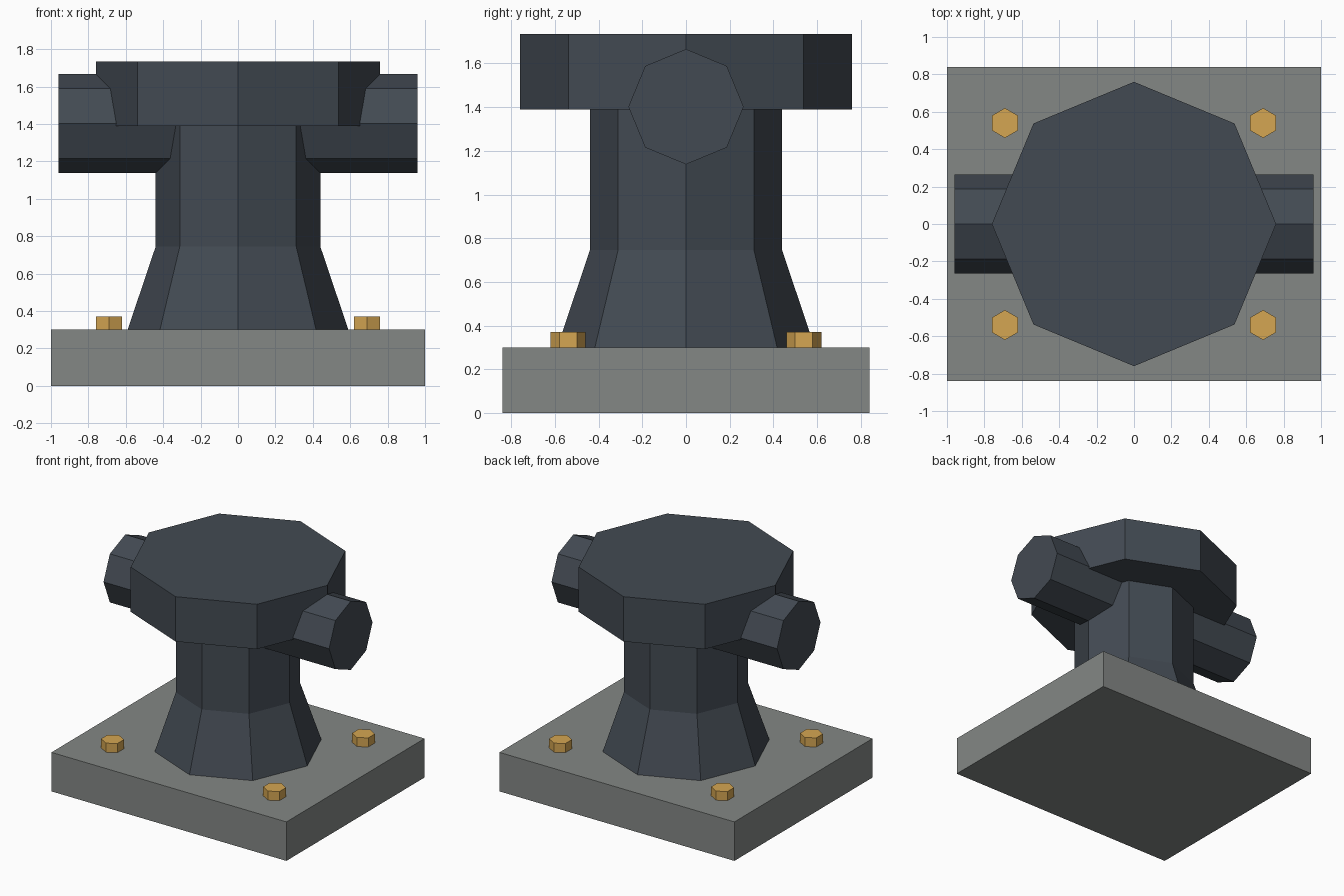
import bpy, bmesh
from math import cos, sin, pi
from mathutils import Matrix

if "Cube" in bpy.data.objects:
    bpy.data.objects.remove(bpy.data.objects["Cube"])


def material(name, rgb):
    m = bpy.data.materials.new(name)
    m.diffuse_color = (*rgb, 1)
    m.use_nodes = True
    m.node_tree.nodes["Principled BSDF"].inputs["Base Color"].default_value = m.diffuse_color
    return m


IRON = material("dark_iron", (0.055, 0.068, 0.085))
STONE = material("stone", (0.23, 0.245, 0.235))
BRASS = material("brass", (0.66, 0.38, 0.085))


def finish(name, bm, mat, matrix=Matrix()):
    bmesh.ops.recalc_face_normals(bm, faces=bm.faces)
    mesh = bpy.data.meshes.new(name)
    bm.to_mesh(mesh)
    bm.free()
    mesh.materials.append(mat)
    ob = bpy.data.objects.new(name, mesh)
    ob.matrix_world = matrix
    bpy.context.collection.objects.link(ob)
    return ob


def prism(name, profile, sides, mat, matrix=Matrix(), start=0.0):
    """Faceted turned solid from (radius, height) pairs, capped at both ends."""
    bm = bmesh.new()
    rings = [[bm.verts.new((r * cos(start + 2 * pi * i / sides),
                            r * sin(start + 2 * pi * i / sides), z))
              for i in range(sides)] for r, z in profile]
    for a, b in zip(rings, rings[1:]):
        for i in range(sides):
            j = (i + 1) % sides
            bm.faces.new((a[i], a[j], b[j], b[i]))
    bm.faces.new(rings[0])
    bm.faces.new(rings[-1])
    return finish(name, bm, mat, matrix)


# Base slab
bm = bmesh.new()
bmesh.ops.create_cube(bm, size=1)
bmesh.ops.scale(bm, vec=(2.0, 1.68, 0.30), verts=bm.verts)
bmesh.ops.translate(bm, vec=(0, 0, 0.15), verts=bm.verts)
finish("base_slab", bm, STONE)

# Flared octagonal post and its wide cap
prism("post", [(0.59, 0.30), (0.44, 0.745), (0.44, 1.39)], 8, IRON)
prism("cap", [(0.76, 1.39), (0.76, 1.735)], 8, IRON)

# Crossbar running through the head along x
prism("crossbar", [(0.264, -0.96), (0.264, 0.96)], 8, IRON,
      Matrix.Translation((0, 0, 1.402)) @ Matrix.Rotation(pi / 2, 4, 'Y'))

# Hexagonal bolt heads in the corners
for sx, side in ((-1, "left"), (1, "right")):
    for sy, end in ((-1, "front"), (1, "back")):
        prism(f"bolt_{end}_{side}", [(0.08, 0.30), (0.08, 0.37)], 6, BRASS,
              Matrix.Translation((sx * 0.69, sy * 0.54, 0)), start=pi / 6)
